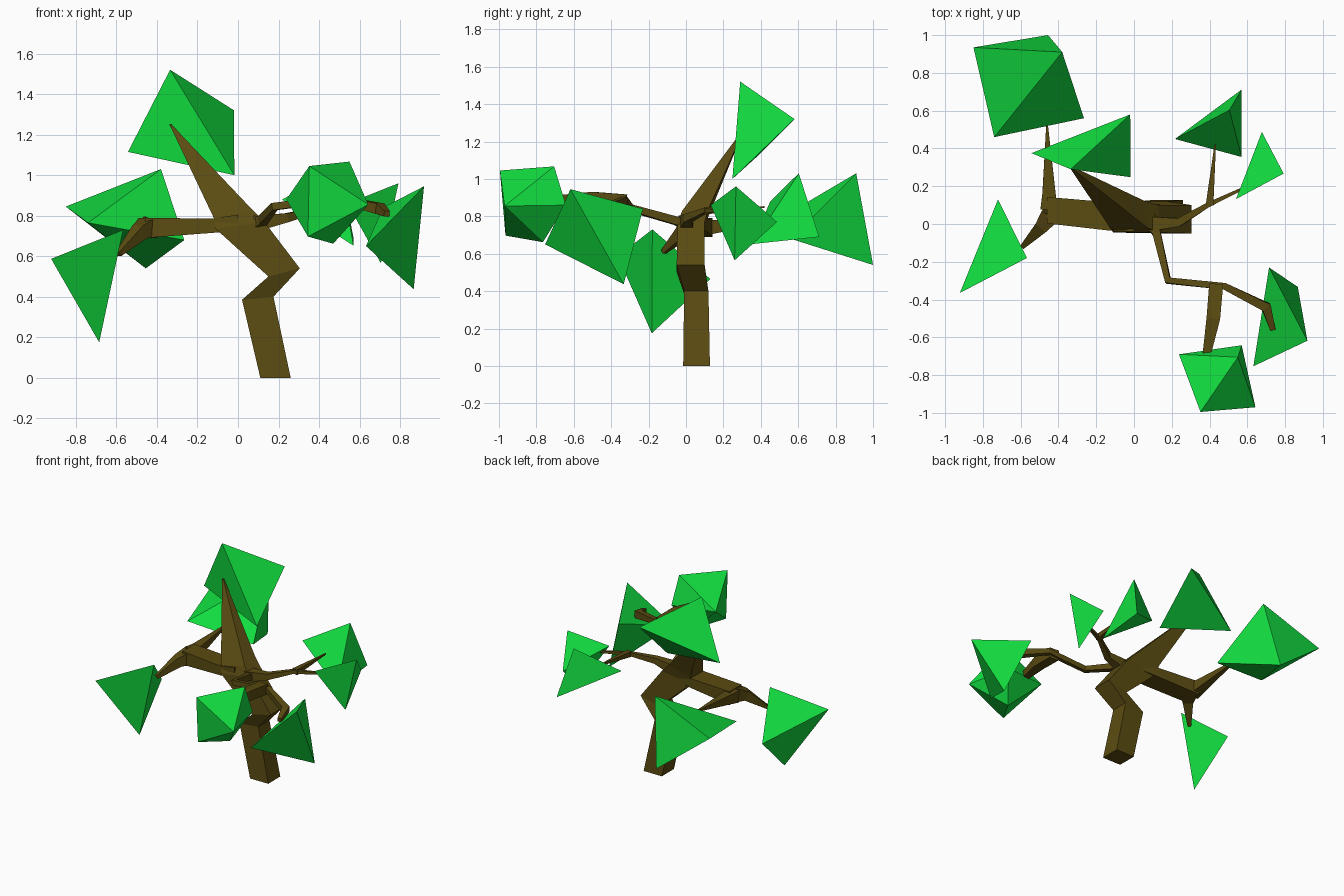
import bpy, bmesh
from mathutils import Vector


def material(name, rgb):
    m = bpy.data.materials.new(name)
    m.diffuse_color = (*rgb, 1)
    return m


BARK = material("bark", (0.105, 0.072, 0.006))
LEAF = material("leaf", (0.006, 0.72, 0.05))


def finish(name, bm, mat):
    bmesh.ops.recalc_face_normals(bm, faces=bm.faces)
    me = bpy.data.meshes.new(name)
    bm.to_mesh(me)
    bm.free()
    me.materials.append(mat)
    ob = bpy.data.objects.new(name, me)
    bpy.context.collection.objects.link(ob)
    return ob


def loft(name, rings):
    """Join a run of four-cornered rings into a closed limb."""
    bm = bmesh.new()
    loops = [[bm.verts.new(p) for p in r] for r in rings]
    for a, b in zip(loops, loops[1:]):
        for i in range(4):
            j = (i + 1) % 4
            bm.faces.new((a[i], a[j], b[j], b[i]))
    bm.faces.new(loops[0])
    bm.faces.new(loops[-1])
    return finish(name, bm, BARK)


def limb(name, path):
    """Square limb along (x, y, z, half width) stations."""
    pts = [Vector(p[:3]) for p in path]
    rings = []
    for i, p in enumerate(pts):
        ahead = (pts[min(i + 1, len(pts) - 1)] - p).normalized()
        behind = (p - pts[max(i - 1, 0)]).normalized()
        t = (ahead + behind).normalized()
        side = t.cross(Vector((0, 0, 1))).normalized()
        up = side.cross(t)
        r = path[i][3]
        rings.append([p + side * r * a + up * r * b
                      for a, b in ((-1, -1), (1, -1), (1, 1), (-1, 1))])
    return loft(name, rings)


def foliage(name, points):
    """Faceted leaf clump: convex hull of its corners."""
    bm = bmesh.new()
    for p in points:
        bm.verts.new(p)
    bmesh.ops.convex_hull(bm, input=bm.verts)
    return finish(name, bm, LEAF)


# Crooked trunk: left corner, right corner (x, z) and depth range (y)
trunk = [((0.11, 0), (0.26, 0), -0.015, 0.128),
         ((0.02, 0.385), (0.175, 0.40), -0.01, 0.12),
         ((0.15, 0.50), (0.305, 0.54), -0.05, 0.10),
         ((-0.11, 0.735), (0.13, 0.77), -0.045, 0.10)]
loft("trunk", [[(l[0], y0, l[1]), (r[0], y0, r[1]), (r[0], y1, r[1]), (l[0], y1, l[1])]
               for l, r, y0, y1 in trunk])

# Upper spike, growing out of the trunk top
loft("upper_branch", [
    [(-0.11, -0.045, 0.735), (0.13, -0.045, 0.77), (0.13, 0.10, 0.77), (-0.11, 0.10, 0.735)],
    [(-0.12, -0.03, 0.79), (0.07, -0.02, 0.83), (0.06, 0.12, 0.84), (-0.12, 0.12, 0.80)],
    [(-0.338, 0.295, 1.25), (-0.328, 0.295, 1.25), (-0.328, 0.305, 1.25), (-0.338, 0.305, 1.25)]])

# Thick left limb and its two twigs
loft("left_branch", [[(x, y - w, z - h), (x, y + w, z - h), (x, y + w, z + h), (x, y - w, z + h)]
                     for x, y, z, w, h in ((0.0, 0.03, 0.765, 0.07, 0.04),
                                           (-0.13, 0.04, 0.75, 0.075, 0.035),
                                           (-0.46, 0.073, 0.74, 0.07, 0.05))])
limb("left_front_twig", [(-0.44, 0.05, 0.74, 0.05), (-0.485, -0.01, 0.72, 0.035),
                         (-0.59, -0.12, 0.61, 0.012)])
limb("left_back_twig", [(-0.45, 0.08, 0.74, 0.045), (-0.45, 0.16, 0.745, 0.035),
                        (-0.46, 0.52, 0.79, 0.005)])

# Thin right limb and its fork
limb("right_branch", [(0.08, 0.03, 0.75, 0.04), (0.12, -0.05, 0.775, 0.022),
                      (0.18, -0.30, 0.845, 0.018), (0.48, -0.33, 0.885, 0.018),
                      (0.70, -0.44, 0.835, 0.026), (0.735, -0.56, 0.81, 0.014)])
limb("right_front_twig", [(0.435, -0.32, 0.88, 0.037), (0.42, -0.50, 0.895, 0.036),
                          (0.385, -0.69, 0.89, 0.022)])

# Back right limb and its fork
limb("back_branch", [(0.08, 0.0, 0.76, 0.04), (0.24, 0.01, 0.79, 0.022),
                     (0.39, 0.10, 0.83, 0.013), (0.58, 0.19, 0.83, 0.007)])
limb("back_twig", [(0.40, 0.10, 0.83, 0.02), (0.43, 0.42, 0.85, 0.004)])

# Leaf clumps
foliage("top_leaves", [(-0.335, 0.29, 1.52), (-0.02, 0.58, 1.32),
                       (-0.018, 0.248, 1.0), (-0.543, 0.375, 1.115)])
foliage("left_back_leaves", [(-0.38, 0.91, 1.03), (-0.85, 0.935, 0.845), (-0.74, 0.46, 0.765),
                             (-0.455, 1.0, 0.54), (-0.265, 0.56, 0.68)])
foliage("left_front_leaves", [(-0.72, 0.13, 0.465), (-0.567, -0.18, 0.73),
                              (-0.922, -0.365, 0.587), (-0.685, -0.183, 0.175)])
foliage("front_leaves", [(0.352, -0.995, 1.045), (0.55, -0.705, 1.067), (0.643, -0.97, 0.855),
                         (0.345, -0.965, 0.697), (0.47, -0.765, 0.662),
                         (0.57, -0.642, 0.86), (0.238, -0.69, 0.88)])
foliage("right_leaves", [(0.918, -0.618, 0.945), (0.715, -0.23, 0.84),
                         (0.867, -0.333, 0.437), (0.632, -0.753, 0.65)])
foliage("back_leaves", [(0.505, 0.603, 1.03), (0.57, 0.712, 0.69),
                        (0.57, 0.355, 0.652), (0.217, 0.45, 0.88)])
foliage("back_right_leaves", [(0.792, 0.267, 0.96), (0.677, 0.487, 0.77),
                              (0.54, 0.132, 0.86), (0.705, 0.26, 0.565)])
